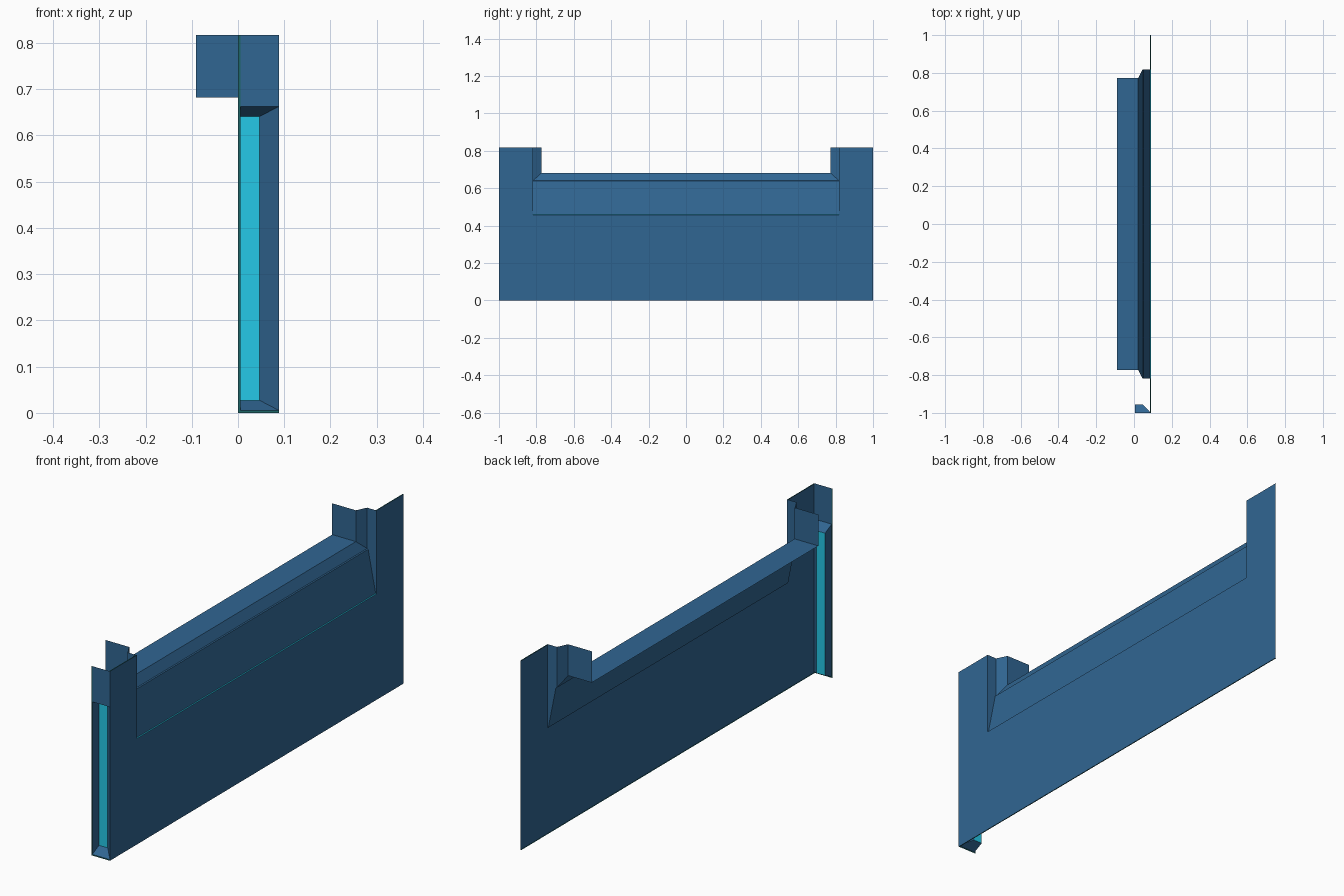
import bpy

cube = bpy.data.objects.get("Cube")
if cube:
    bpy.data.objects.remove(cube, do_unlink=True)


def material(name, colour):
    mat = bpy.data.materials.new(name)
    mat.use_nodes = True
    mat.diffuse_color = (*colour, 1)
    mat.node_tree.nodes["Principled BSDF"].inputs["Base Color"].default_value = (*colour, 1)
    return mat


BLUE = material("steel blue", (0.03, 0.133, 0.29))
CYAN = material("bright cyan", (0.018, 0.58, 0.8))
TEAL = material("dark teal", (0.012, 0.13, 0.13))


def sheet(name, polygons, mat, mirror=False):
    """Thin open surface made of flat polygons, optionally mirrored front to back."""
    verts, faces = [], []
    for poly in polygons:
        faces.append(list(range(len(verts), len(verts) + len(poly))))
        verts += poly
    mesh = bpy.data.meshes.new(name)
    mesh.from_pydata(verts, [], faces)
    mesh.materials.append(mat)
    obj = bpy.data.objects.new(name, mesh)
    bpy.context.collection.objects.link(obj)
    if mirror:
        mod = obj.modifiers.new("mirror", "MIRROR")
        mod.use_axis = (False, True, False)
    return obj


OUT, HEM, TOP, END = 0.089, 0.085, 0.817, 1.0

# Notch contour running inward: x, half width, floor height
notch = [(OUT, 0.817, 0.457), (HEM, 0.817, 0.458), (0.049, 0.817, 0.639),
         (0.044, 0.817, 0.641), (0.022, 0.772, 0.682), (-0.091, 0.772, 0.682)]
_, half, low = notch[0]

# Large outer wall with the notch cut out of its upper edge
outline = [(0, 0), (END, 0), (END, TOP), (half, TOP), (half, low), (0, low)]
sheet("outer_wall", [[(OUT, y, z) for y, z in outline]], BLUE, True)

# Stepped floor and upright sides of the notch; the outermost step is a light line
floors, sides = [], []
for (x0, h0, z0), (x1, h1, z1) in zip(notch, notch[1:]):
    floors.append([(x0, 0, z0), (x0, h0, z0), (x1, h1, z1), (x1, 0, z1)])
    sides.append([(x0, h0, z0), (x0, h0, TOP), (x1, h1, TOP), (x1, h1, z1)])
sheet("notch_light_line", floors[:1], CYAN, True)
sheet("notch_floor", floors[1:], BLUE, True)
sheet("notch_sides", sides, BLUE, True)

# Narrow hems along the lower and upper edges of the wall
sheet("bottom_hem", [[(OUT, 0, 0), (HEM, 0, 0), (HEM, END, 0), (OUT, END, 0)]], TEAL, True)
sheet("top_hem", [[(OUT, half, TOP), (OUT, END, TOP), (HEM, END, TOP), (HEM, half, TOP)]], TEAL, True)

# Front end: bevelled recess around a light strip, with a plate above
L, DEEP = 0.005, -0.955
rim = [(L, -END, 0.005), (OUT, -END, 0.005), (OUT, -END, 0.663), (L, -END, 0.663)]
bed = [(L, DEEP, 0.027), (0.047, DEEP, 0.027), (0.047, DEEP, 0.641), (L, DEEP, 0.641)]
sheet("end_recess", [[rim[i], rim[(i + 1) % 4], bed[(i + 1) % 4], bed[i]] for i in range(4)], BLUE)
sheet("end_light_strip", [bed], CYAN)
sheet("end_top_plate", [[rim[3], rim[2], (OUT, -END, TOP), (L, -END, TOP)]], BLUE)

# Thin trim along the inner and lower edges of the front end
sheet("end_trim", [
    [(0, -END, 0), (L, -END, 0), (L, -END, TOP), (0, -END, TOP)],
    [(L, -END, 0), (OUT, -END, 0), (OUT, -END, 0.005), (L, -END, 0.005)],
], TEAL)
